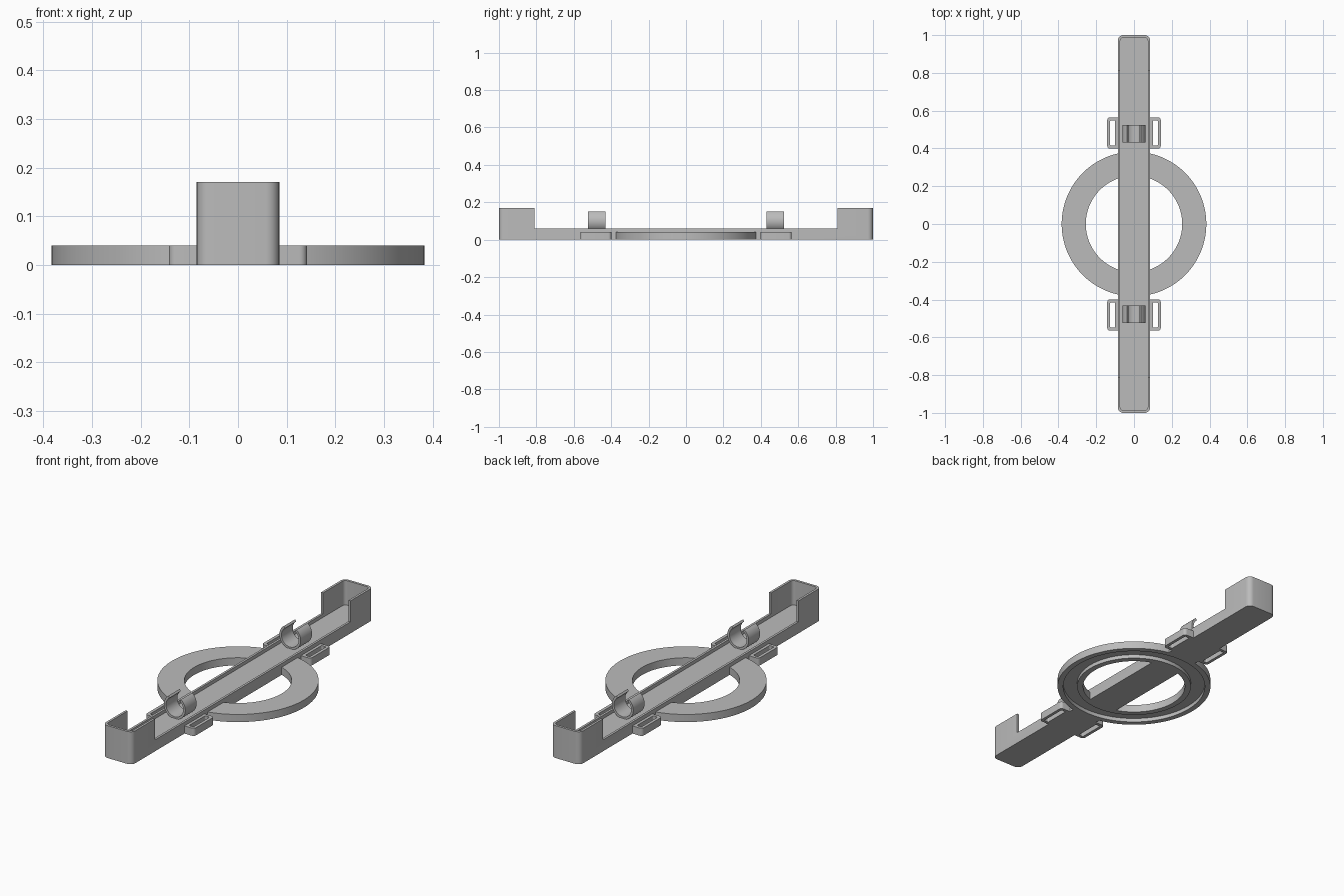
import bpy, bmesh
from math import sin, cos, pi, radians

cube = bpy.data.objects.get("Cube")
if cube:
    bpy.data.objects.remove(cube, do_unlink=True)

GREY = bpy.data.materials.new("matte grey")
GREY.use_nodes = True
GREY.diffuse_color = (0.5, 0.5, 0.5, 1)
GREY.node_tree.nodes["Principled BSDF"].inputs["Base Color"].default_value = (0.5, 0.5, 0.5, 1)


def make(name, bm):
    bmesh.ops.recalc_face_normals(bm, faces=bm.faces)
    mesh = bpy.data.meshes.new(name)
    bm.to_mesh(mesh)
    bm.free()
    mesh.materials.append(GREY)
    ob = bpy.data.objects.new(name, mesh)
    bpy.context.collection.objects.link(ob)
    return ob


def extrude(name, points, direction):
    bm = bmesh.new()
    face = bm.faces.new([bm.verts.new(p) for p in points])
    res = bmesh.ops.extrude_face_region(bm, geom=[face])
    moved = [v for v in res["geom"] if isinstance(v, bmesh.types.BMVert)]
    bmesh.ops.translate(bm, verts=moved, vec=direction)
    return make(name, bm)


def rounded_block(name, cx, cy, hx, hy, r, z0, z1, steps=6):
    pts = []
    for k, (sx, sy) in enumerate([(1, 1), (-1, 1), (-1, -1), (1, -1)]):
        for i in range(steps + 1):
            a = (k + i / steps) * pi / 2
            pts.append((cx + sx * (hx - r) + r * cos(a), cy + sy * (hy - r) + r * sin(a), z0))
    return extrude(name, pts, (0, 0, z1 - z0))


def lathe(name, profile, steps=96):
    bm = bmesh.new()
    rings = []
    for i in range(steps):
        a = 2 * pi * i / steps
        rings.append([bm.verts.new((r * cos(a), r * sin(a), z)) for r, z in profile])
    n = len(profile)
    for i in range(steps):
        p, q = rings[i], rings[(i + 1) % steps]
        for j in range(n):
            k = (j + 1) % n
            bm.faces.new((p[j], q[j], q[k], p[k]))
    return make(name, bm)


def activate(ob):
    bpy.ops.object.select_all(action='DESELECT')
    ob.select_set(True)
    bpy.context.view_layer.objects.active = ob


def cut(ob, *cutters):
    activate(ob)
    for c in cutters:
        mod = ob.modifiers.new("cut", 'BOOLEAN')
        mod.operation = 'DIFFERENCE'
        mod.solver = 'EXACT'
        mod.object = c
        bpy.ops.object.modifier_apply(modifier=mod.name)
    for c in cutters:
        bpy.data.objects.remove(c, do_unlink=True)


parts = []

# Long tray with low side walls and tall end cups
tray = rounded_block("tray", 0, 0, 0.085, 1.0, 0.028, 0, 0.17)
cut(tray,
    rounded_block("hollow_cutter", 0, 0, 0.073, 0.987, 0.017, 0.042, 0.3),
    rounded_block("middle_cutter", 0, 0, 0.2, 0.81, 0.001, 0.06, 0.3, 1),
    lathe("groove_cutter", [(0.285, -0.02), (0.355, -0.02), (0.355, 0.02), (0.285, 0.02)]))
parts.append(tray)

# Flat ring with a groove in its underside
parts.append(lathe("ring", [(0.255, 0), (0.285, 0), (0.285, 0.02), (0.355, 0.02),
                            (0.355, 0), (0.383, 0), (0.383, 0.04), (0.255, 0.04)]))

for end, s in (("front", -1), ("back", 1)):
    # Strap plate with a slot on each side
    plate = rounded_block(end + "_strap_plate", 0, s * 0.482, 0.142, 0.083, 0.016, 0, 0.04)
    cut(plate, *[rounded_block("slot_cutter", x * 0.113, s * 0.482, 0.013, 0.067, 0.005, -0.1, 0.1)
                 for x in (-1, 1)])
    parts.append(plate)

    # Open-topped round clip
    angles = [radians(126 + 288 * i / 40) for i in range(41)]
    y = s * 0.478 - 0.047
    outline = [(0.062 * cos(a), y, 0.1 + 0.062 * sin(a)) for a in angles]
    outline += [(0.05 * cos(a), y, 0.1 + 0.05 * sin(a)) for a in reversed(angles)]
    parts.append(extrude(end + "_clip", outline, (0, 0.094, 0)))

for ob in parts:
    activate(ob)
    bpy.ops.object.shade_smooth_by_angle(angle=radians(30))
